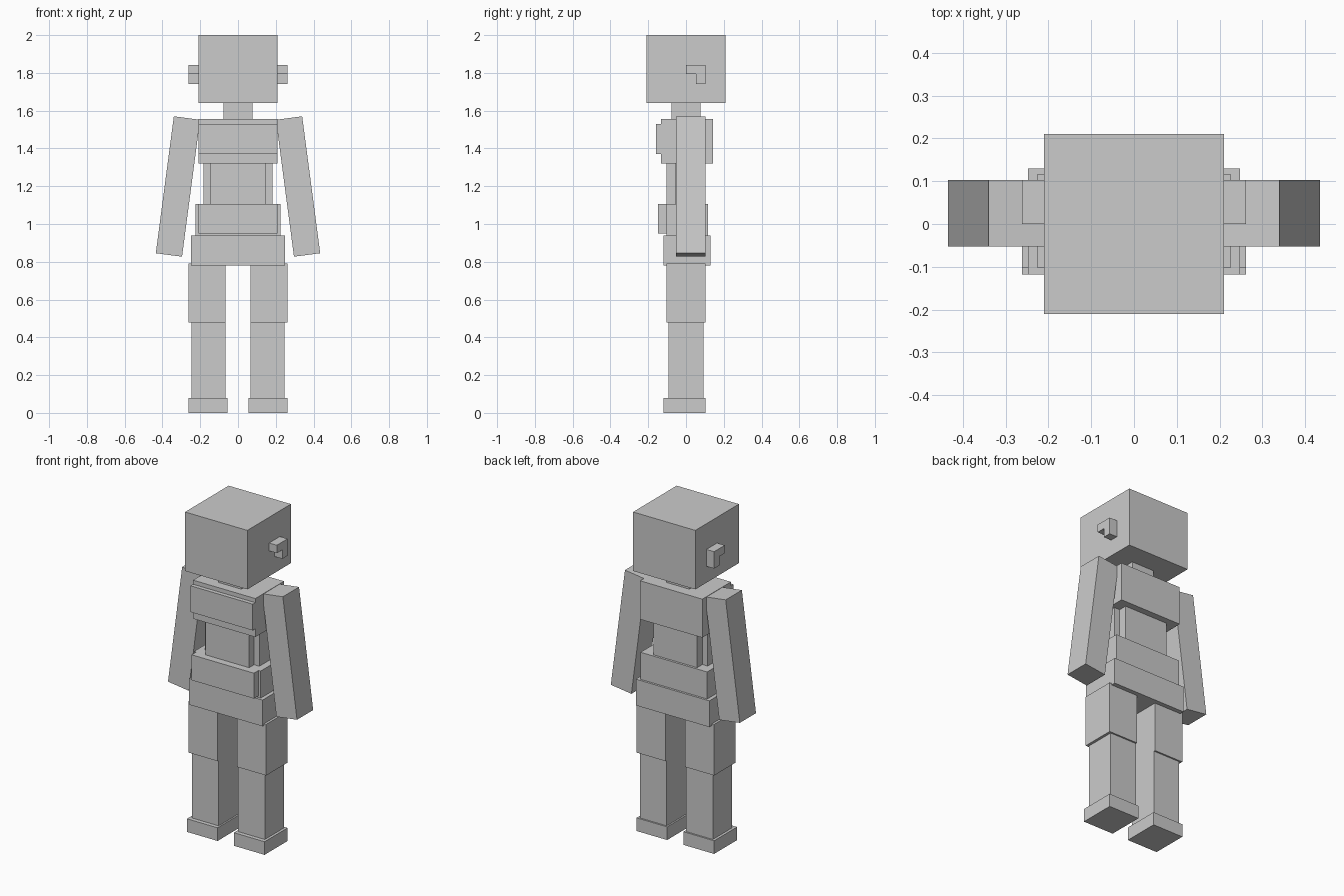
import bpy, math

if "Cube" in bpy.data.objects:
    bpy.data.objects.remove(bpy.data.objects["Cube"])

grey = bpy.data.materials.new("plain grey")
grey.diffuse_color = (0.6, 0.6, 0.6, 1)
grey.use_nodes = True
grey.node_tree.nodes["Principled BSDF"].inputs["Base Color"].default_value = grey.diffuse_color


def box(name, x, y, z, tilt=0):
    """Box from (min, max) ranges, optionally tilted about the y axis."""
    bpy.ops.mesh.primitive_cube_add(
        size=1, location=[(a + b) / 2 for a, b in (x, y, z)])
    ob = bpy.context.object
    ob.name = name
    ob.scale = [b - a for a, b in (x, y, z)]
    ob.rotation_euler.y = tilt
    ob.data.materials.append(grey)
    return ob


def centred(name, half, y, z):
    return box(name, (-half, half), y, z)


def pair(name, x, y, z, tilt=0):
    box("right_" + name, x, y, z, tilt)
    box("left_" + name, (-x[1], -x[0]), y, z, -tilt)


# Head and neck
centred("head", 0.21, (-0.21, 0.21), (1.64, 2.0))
centred("neck", 0.077, (-0.077, 0.077), (1.54, 1.65))

# Ears: upper bar with a lower lobe at the back
pair("ear_top", (0.20, 0.262), (0.0, 0.103), (1.795, 1.843))
pair("ear_lobe", (0.20, 0.262), (0.053, 0.103), (1.74, 1.795))

# Torso
centred("chest", 0.21, (-0.133, 0.143), (1.32, 1.555))
centred("chest_plate", 0.21, (-0.158, -0.12), (1.37, 1.53))
centred("abdomen", 0.147, (-0.103, 0.103), (1.09, 1.33))
centred("abdomen_sides", 0.183, (-0.055, 0.052), (1.09, 1.33))
centred("waist_band", 0.225, (-0.103, 0.117), (0.935, 1.105))
centred("belly_plate", 0.21, (-0.147, -0.09), (0.95, 1.105))
centred("hips", 0.248, (-0.118, 0.13), (0.78, 0.94))

# Arms, splayed outwards
pair("arm", (0.248, 0.388), (-0.053, 0.103), (0.833, 1.564),
     -math.radians(7.5))

# Legs
pair("thigh", (0.065, 0.262), (-0.103, 0.103), (0.478, 0.79))
pair("shin", (0.065, 0.246), (-0.093, 0.093), (0.07, 0.49))
pair("foot", (0.055, 0.262), (-0.118, 0.103), (0.0, 0.08))
